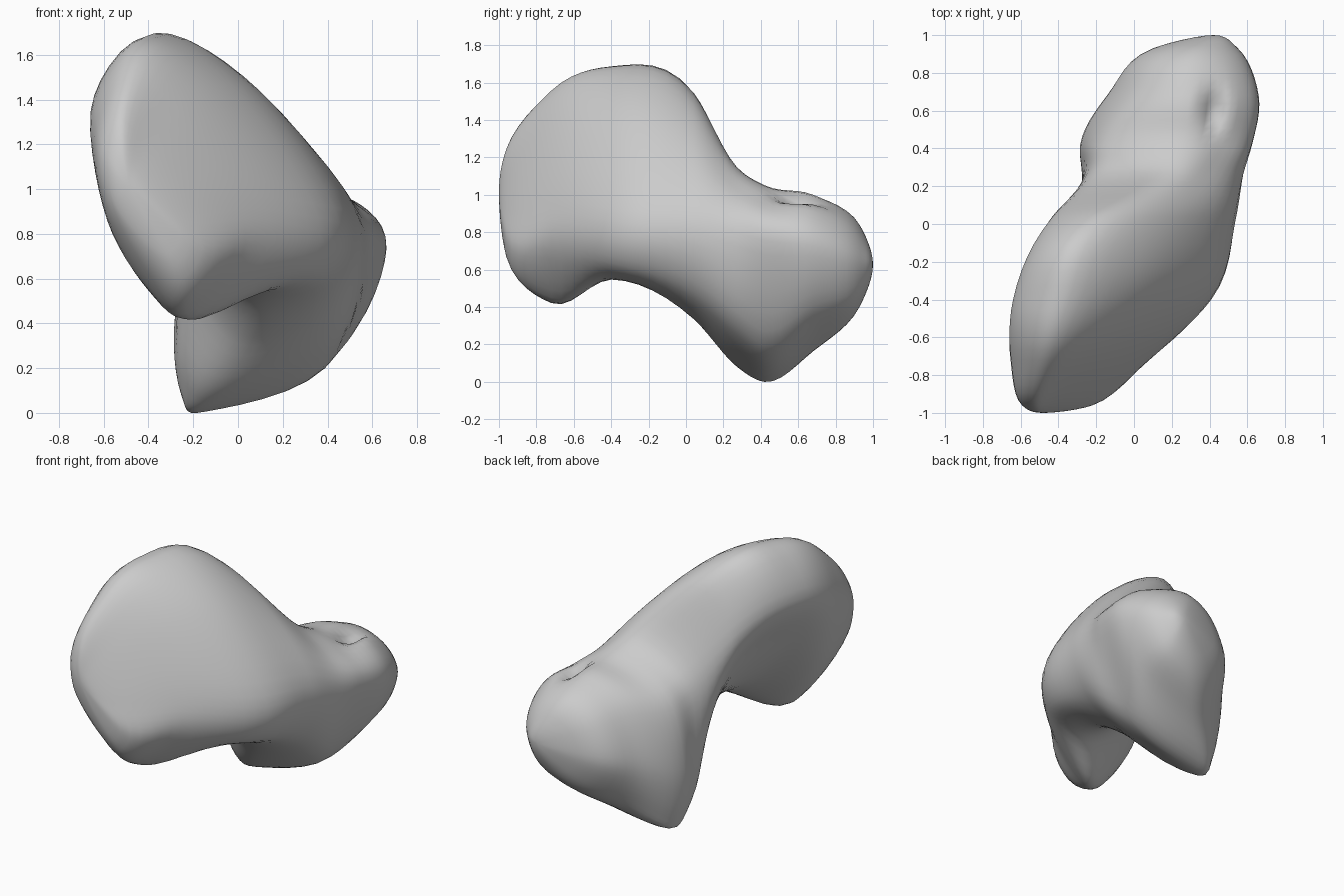
import bpy, bmesh, math
from mathutils import Vector

if "Cube" in bpy.data.objects:
    bpy.data.objects.remove(bpy.data.objects["Cube"])

# Cross-sections along y: eight (x, z) points, clockwise from the top
SECTIONS = [
    (-0.96, [(-.52, 1.24), (-.43, 1.12), (-.30, .92), (-.22, .76), (-.29, .66), (-.42, .74), (-.56, .92), (-.59, 1.12)]),
    (-0.72, [(-.48, 1.55), (-.24, 1.38), (.03, .96), (.06, .70), (-.21, .42), (-.40, .54), (-.58, .85), (-.65, 1.27)]),
    (-0.40, [(-.40, 1.68), (.00, 1.46), (.38, .92), (.35, .63), (.08, .54), (-.18, .66), (-.47, 1.02), (-.64, 1.37)]),
    (0.04, [(-.20, 1.54), (.20, 1.31), (.53, .87), (.43, .48), (.07, .33), (-.14, .50), (-.32, .87), (-.43, 1.24)]),
    (0.27, [(.13, 1.14), (.38, 1.05), (.58, .79), (.43, .30), (-.07, .08), (-.25, .18), (-.27, .48), (-.20, .93)]),
    (0.42, [(.20, 1.04), (.46, .97), (.625, .75), (.38, .19), (-.14, .00), (-.25, .07), (-.28, .42), (-.16, .86)]),
    (0.68, [(.25, .99), (.52, .93), (.66, .72), (.50, .35), (.10, .16), (-.08, .25), (-.14, .50), (.00, .85)]),
    (0.93, [(.33, .83), (.48, .77), (.55, .64), (.48, .47), (.33, .40), (.20, .43), (.10, .57), (.18, .75)]),
]
FRONT_POLE = Vector((-.48, -1.0, 1.0))
BACK_POLE = Vector((.42, 1.0, .62))
POLE_GAP = 0.14
STEPS = 6


def spline(p, k, t):
    """Smooth curve from p[1] to p[2] with knot spacing k."""
    h = k[2] - k[1]

    def slope(i):
        a = (p[i] - p[i - 1]) / (k[i] - k[i - 1])
        b = (p[i + 1] - p[i]) / (k[i + 1] - k[i])
        wa, wb = k[i + 1] - k[i], k[i] - k[i - 1]
        return (a * wa + b * wb) / (wa + wb) * h

    return ((2 * t**3 - 3 * t**2 + 1) * p[1] + (t**3 - 2 * t**2 + t) * slope(1)
            + (3 * t**2 - 2 * t**3) * p[2] + (t**3 - t**2) * slope(2))


def smooth_ring(pts):
    n = len(pts)
    return [spline([pts[(i + d) % n] for d in (-1, 0, 1, 2)], (0, 1, 2, 3), s / STEPS)
            for i in range(n) for s in range(STEPS)]


rings = [smooth_ring([Vector((x, y, z)) for x, z in pts]) for y, pts in SECTIONS]
knots = [y for y, pts in SECTIONS]
count = len(rings[0])
half = count // 2


# Rounded ends: the loft passes through a pole and on to the opposite side
def opposite(ring):
    return ring[half:] + ring[:half]


rings = ([opposite(rings[0]), [FRONT_POLE] * count] + rings
         + [[BACK_POLE] * count, opposite(rings[-1])])
knots = ([knots[0] - 2 * POLE_GAP, knots[0] - POLE_GAP] + knots
         + [knots[-1] + POLE_GAP, knots[-1] + 2 * POLE_GAP])

loft = []
for s in range(1, len(rings) - 2):
    for k in range(STEPS):
        loft.append([spline([rings[s + d][i] for d in (-1, 0, 1, 2)],
                            knots[s - 1:s + 3], k / STEPS) for i in range(count)])
loft = loft[1:]

# Skin the lofted body
bm = bmesh.new()
grid = [[bm.verts.new(p) for p in ring] for ring in loft]
front = bm.verts.new(FRONT_POLE)
back = bm.verts.new(BACK_POLE)
for a, b in zip(grid, grid[1:]):
    for i in range(count):
        j = (i + 1) % count
        bm.faces.new((a[i], a[j], b[j], b[i]))
for i in range(count):
    j = (i + 1) % count
    bm.faces.new((front, grid[0][j], grid[0][i]))
    bm.faces.new((back, grid[-1][i], grid[-1][j]))

# Small pit on the upper back end
for v in bm.verts:
    if v.co.z > 0.75:
        dx, dy = (v.co.x - .42) / .05, (v.co.y - .60) / .10
        v.co.z -= 0.09 * math.exp(-dx * dx - dy * dy)

# Stand on the ground
low = min(v.co.z for v in bm.verts)
for v in bm.verts:
    v.co.z -= low
bmesh.ops.recalc_face_normals(bm, faces=bm.faces)

mesh = bpy.data.meshes.new("rock_body")
bm.to_mesh(mesh)
bm.free()
mesh.shade_smooth()
body = bpy.data.objects.new("rock_body", mesh)
bpy.context.collection.objects.link(body)
